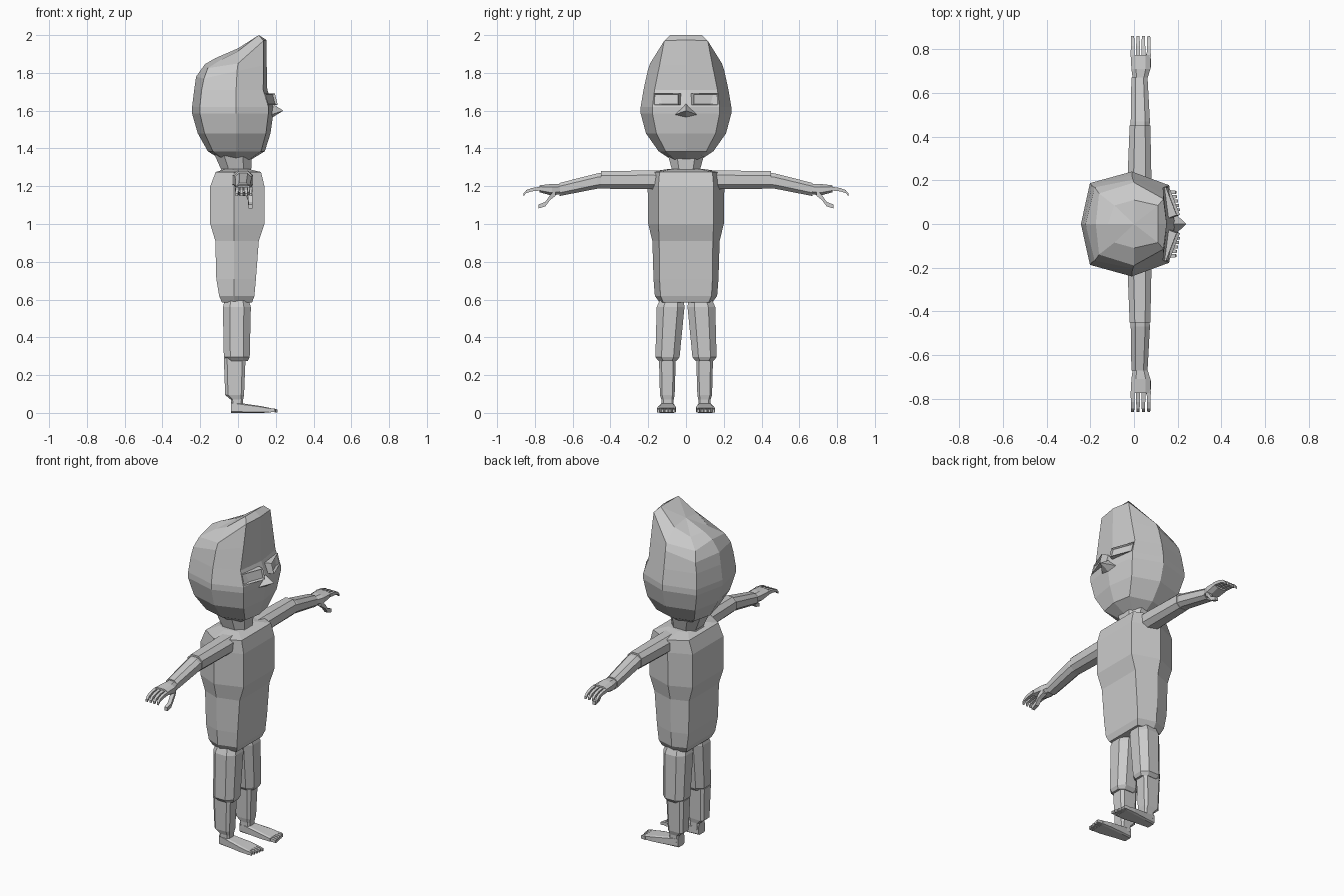
import bpy, bmesh, math
from mathutils import Vector

if "Cube" in bpy.data.objects:
    bpy.data.objects.remove(bpy.data.objects["Cube"])


def finish(name, bm, mirror):
    bmesh.ops.recalc_face_normals(bm, faces=bm.faces[:])
    me = bpy.data.meshes.new(name)
    bm.to_mesh(me)
    bm.free()
    ob = bpy.data.objects.new(name, me)
    bpy.context.collection.objects.link(ob)
    if mirror:
        m = ob.modifiers.new("mirror", 'MIRROR')
        m.use_axis = (False, True, False)
        m.use_mirror_merge = False
    return ob


def loft(name, rings, mirror=False, cap_point=None):
    """Skin a stack of equal-sized rings and close both ends."""
    bm = bmesh.new()
    vs = [[bm.verts.new(p) for p in r] for r in rings]
    n = len(vs[0])
    for a, b in zip(vs, vs[1:]):
        for i in range(n):
            j = (i + 1) % n
            bm.faces.new((a[i], a[j], b[j], b[i]))
    bm.faces.new(vs[0])
    if cap_point:
        c = bm.verts.new(cap_point)
        for i in range(n):
            bm.faces.new((vs[-1][i], vs[-1][(i + 1) % n], c))
    else:
        bm.faces.new(vs[-1])
    return finish(name, bm, mirror)


def ring(axis, pos, a0, a1, b0, b1, ch=0.25):
    """Chamfered rectangle across the given axis (a, b = the other two axes in order)."""
    da, db = (a1 - a0) * ch, (b1 - b0) * ch
    pts = [(a0 + da, b0), (a1 - da, b0), (a1, b0 + db), (a1, b1 - db),
           (a1 - da, b1), (a0 + da, b1), (a0, b1 - db), (a0, b0 + db)]
    put = {'x': lambda a, b: (pos, a, b), 'y': lambda a, b: (a, pos, b), 'z': lambda a, b: (a, b, pos)}[axis]
    return [put(a, b) for a, b in pts]


def sweep(name, path, w, h, axis='y', mirror=True):
    """Small square limb along a path; w is the x (or y) half width, h the half thickness."""
    rings = []
    for i, p in enumerate(path):
        k = 1 - 0.3 * i / (len(path) - 1)
        u = Vector((w * k, 0, 0)) if axis == 'y' else Vector((0, w * k, 0))
        v = Vector((0, 0, h * k))
        p = Vector(p)
        rings.append([p - u - v, p + u - v, p + u + v, p - u + v])
    return loft(name, rings, mirror)


def full(half):
    """Back centre to front centre half ring, reflected into a closed ring."""
    return half + [(x, -y, z) for x, y, z in half[-2:0:-1]]


# Head: lower rings from back x, front x, half width, height; hair quiff from explicit half rings
def head_ring(xb, xf, w, z):
    return full([(xb, 0, z), (xb * .83, w * .78, z), (-.01, w, z), (xf * .86, w * .74, z), (xf, 0, z)])


head = [head_ring(*r) for r in [(-.08, .06, .07, 1.335), (-.16, .142, .145, 1.385), (-.213, .172, .212, 1.48),
                                (-.243, .187, .24, 1.585), (-.243, .187, .24, 1.62), (-.232, .155, .225, 1.71)]]
head.append(full([(-.222, 0, 1.78), (-.18, .168, 1.77), (-.005, .203, 1.81), (.135, .14, 1.84), (.152, 0, 1.84)]))
head.append(full([(-.175, 0, 1.846), (-.16, .14, 1.825), (0, .19, 1.85), (.135, .115, 1.97), (.15, 0, 1.975)]))
head.append(full([(-.12, 0, 1.878), (-.09, .085, 1.87), (0, .11, 1.915), (.11, .085, 2.0), (.11, 0, 2.0)]))
loft("head", head, cap_point=(0, 0, 1.93))

# Nose
bm = bmesh.new()
tip = bm.verts.new((.24, 0, 1.6))
base = [bm.verts.new(p) for p in [(.16, 0, 1.65), (.165, .07, 1.575), (.175, 0, 1.56), (.165, -.07, 1.575)]]
for i in range(4):
    bm.faces.new((tip, base[i], base[(i + 1) % 4]))
bm.faces.new(base)
finish("nose", bm, False)

# Eyes: framed, recessed blocks following the face
bm = bmesh.new()
bmesh.ops.create_cube(bm, size=1)
front = max(bm.faces, key=lambda f: f.calc_center_median().x)
for v in bm.verts:
    v.co = (v.co.x * .06, v.co.y * .138, v.co.z * .06)
bmesh.ops.inset_region(bm, faces=[front], thickness=.008)
for v in front.verts:
    v.co.x -= .012
ang = math.atan2(.05, .13)
for v in bm.verts:
    x, y, z = v.co
    v.co = (.15 + x * math.cos(ang) - y * math.sin(ang) - z * .25,
            .095 + x * math.sin(ang) + y * math.cos(ang), 1.66 + z)
finish("eye", bm, True)

# Neck
loft("neck", [ring('z', 1.26, -.10, .08, -.10, .10), ring('z', 1.29, -.09, .07, -.075, .075),
              ring('z', 1.38, -.13, .075, -.10, .10)])


# Torso: six-sided rings
def torso_ring(xb, xf, w, f, z):
    return [(xb, -f, z), (-.02, -w, z), (xf, -f, z), (xf, f, z), (-.02, w, z), (xb, f, z)]


loft("torso", [torso_ring(*r) for r in [(-.085, .075, .14, .12, .585), (-.10, .087, .165, .135, .62),
                                        (-.115, .095, .172, .14, .71), (-.12, .11, .178, .142, .91),
                                        (-.147, .14, .2, .146, 1.0), (-.147, .14, .203, .146, 1.20),
                                        (-.118, .122, .203, .14, 1.275), (-.07, .06, .1, .08, 1.29)]])

# Arms: upper arm and tapered sleeve
loft("upper_arm", [ring('y', .10, -.03, .08, 1.18, 1.283), ring('y', .2, -.03, .08, 1.185, 1.283),
                   ring('y', .45, -.02, .075, 1.187, 1.28)], True)
loft("forearm", [ring('y', .42, -.017, .068, 1.19, 1.273), ring('y', .47, -.015, .073, 1.187, 1.268),
                 ring('y', .67, -.012, .062, 1.148, 1.217)], True)

# Hands with four bent fingers and a thumb
loft("palm", [ring('y', .66, -.005, .06, 1.16, 1.21), ring('y', .71, -.012, .075, 1.15, 1.212),
              ring('y', .775, -.015, .075, 1.168, 1.205)], True)
for i in range(4):
    x = -.006 + i * .0245
    sweep("finger", [(x, .765, 1.188), (x, .815, 1.182), (x, .845, 1.172), (x, .86, 1.155)], .0095, .01)
sweep("thumb", [(.055, .69, 1.165), (.065, .72, 1.14), (.066, .745, 1.105), (.066, .78, 1.093)], .014, .015)

# Legs: trouser leg, calf and foot
loft("trouser_leg", [ring('z', .275, -.06, .052, .05, .145), ring('z', .295, -.075, .062, .034, .162),
                     ring('z', .56, -.08, .068, .008, .155), ring('z', .595, -.07, .058, .012, .14)], True)
loft("calf", [ring('z', .03, -.035, .026, .065, .13, .15), ring('z', .07, -.038, .027, .065, .13, .15),
              ring('z', .095, -.068, .032, .06, .138, .15), ring('z', .29, -.075, .04, .054, .143, .15)], True)
loft("foot", [ring('x', -.037, .068, .128, 0, .06, .12), ring('x', .025, .062, .136, 0, .05, .12),
              ring('x', .12, .054, .15, 0, .036, .12), ring('x', .175, .055, .152, .002, .025, .12)], True)
for i in range(5):
    y = .065 + i * .02
    sweep("toe", [(.165, y, .014), (.19, y, .014), (.21 - .004 * i, y, .010)], .0085, .011, 'x')
